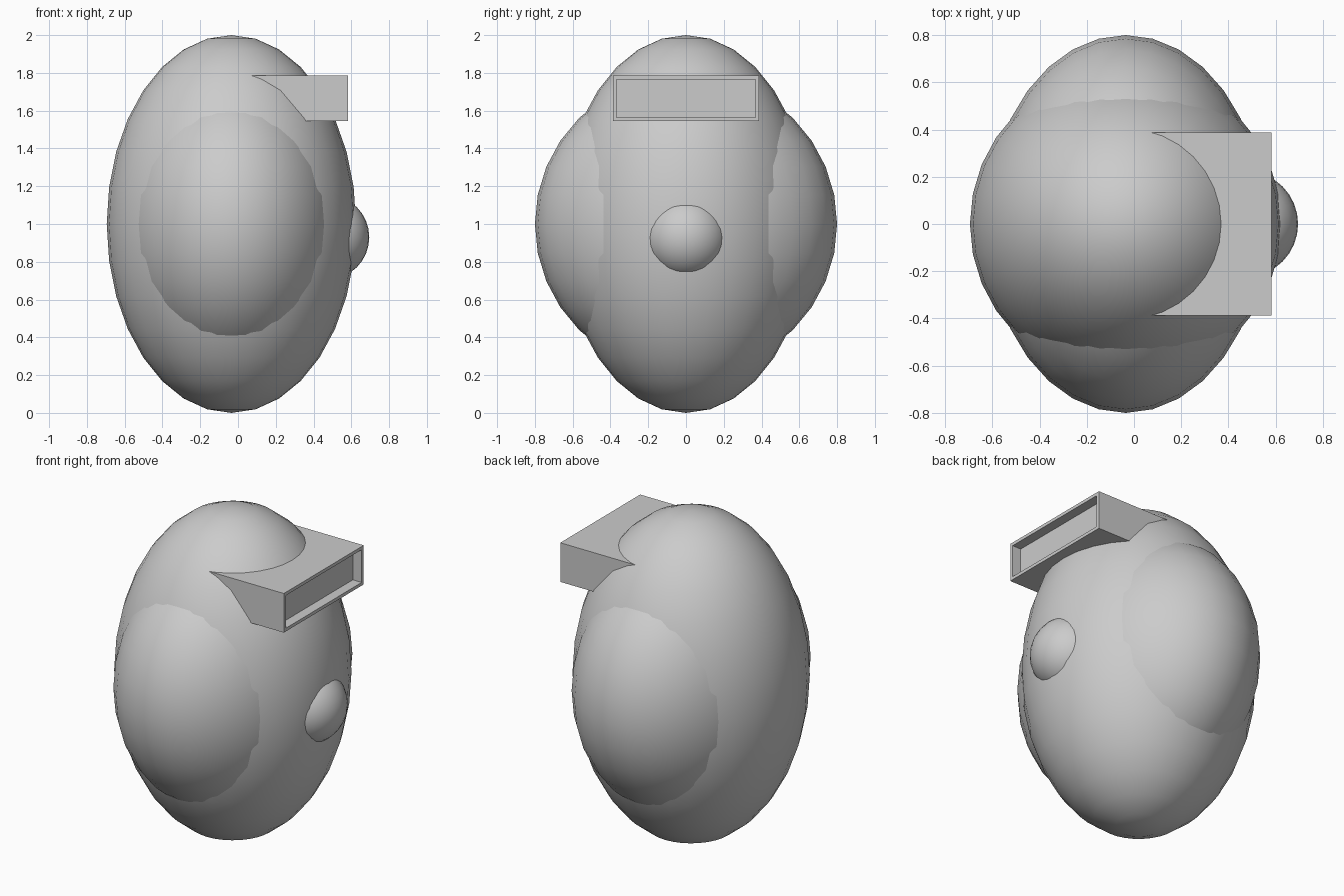
import bpy, bmesh

if "Cube" in bpy.data.objects:
    bpy.data.objects.remove(bpy.data.objects["Cube"])

grey = bpy.data.materials.new("light_grey")
grey.diffuse_color = (0.6, 0.6, 0.6, 1)
grey.use_nodes = True
grey.node_tree.nodes["Principled BSDF"].inputs["Base Color"].default_value = grey.diffuse_color


def ellipsoid(name, centre, radii):
    bpy.ops.mesh.primitive_uv_sphere_add(segments=32, ring_count=16, radius=1, location=centre)
    ob = bpy.context.object
    ob.name = name
    ob.scale = radii
    bpy.ops.object.transform_apply(location=False, rotation=False, scale=True)
    bpy.ops.object.shade_smooth()
    ob.data.materials.append(grey)
    return ob


# Egg-shaped body, side bulges (one wide ellipsoid through the body), front button
ellipsoid("body", (-0.035, 0, 1), (0.66, 0.66, 1))
ellipsoid("side_bulges", (-0.035, 0, 1), (0.587, 0.8, 0.794))
ellipsoid("front_button", (0.47, 0, 0.93), (0.225, 0.225, 0.225))

# Visor box with a recessed rectangular window facing +x
x0, x1, half_y, z0, z1 = 0.0, 0.582, 0.387, 1.545, 1.785
bpy.ops.mesh.primitive_cube_add(size=1, location=((x0 + x1) / 2, 0, (z0 + z1) / 2))
visor = bpy.context.object
visor.name = "visor"
visor.scale = (x1 - x0, 2 * half_y, z1 - z0)
bpy.ops.object.transform_apply(location=False, rotation=False, scale=True)
visor.data.materials.append(grey)

bm = bmesh.new()
bm.from_mesh(visor.data)
bm.normal_update()
face = max(bm.faces, key=lambda f: f.normal.x)
bmesh.ops.inset_region(bm, faces=[face], thickness=0.028)
window = bmesh.ops.extrude_discrete_faces(bm, faces=[face])["faces"][0]
bmesh.ops.translate(bm, vec=(-0.06, 0, 0), verts=window.verts)
bmesh.ops.recalc_face_normals(bm, faces=bm.faces)
bm.to_mesh(visor.data)
bm.free()
